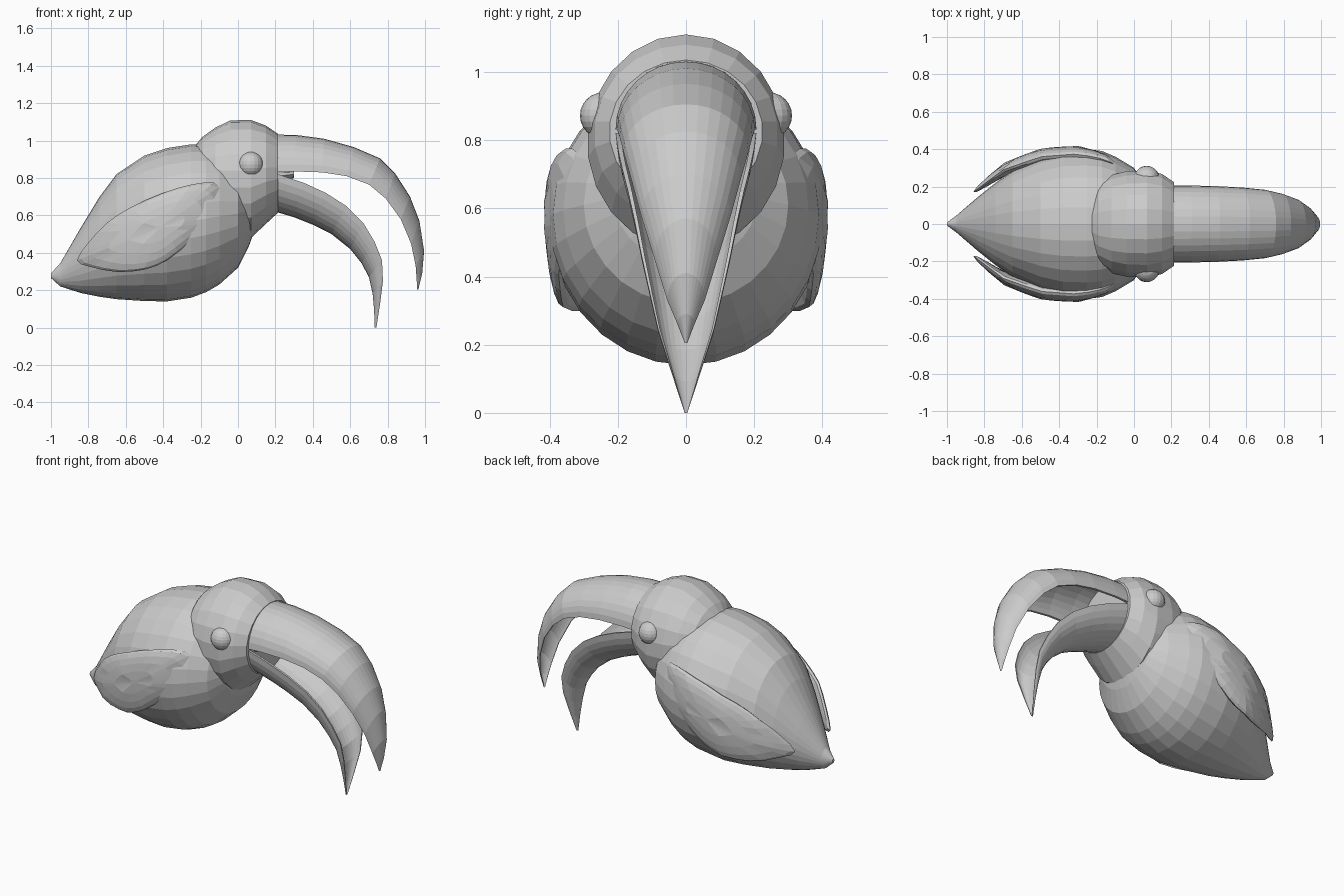
import bpy, bmesh, math
from mathutils import Vector

if "Cube" in bpy.data.objects:
    bpy.data.objects.remove(bpy.data.objects["Cube"])

grey = bpy.data.materials.new("plain grey")
grey.diffuse_color = (0.6, 0.6, 0.6, 1)
grey.use_nodes = True
grey.node_tree.nodes["Principled BSDF"].inputs["Base Color"].default_value = grey.diffuse_color


def make(name, bm):
    bmesh.ops.remove_doubles(bm, verts=bm.verts, dist=0.0005)
    bmesh.ops.recalc_face_normals(bm, faces=bm.faces)
    me = bpy.data.meshes.new(name)
    bm.to_mesh(me)
    bm.free()
    me.materials.append(grey)
    ob = bpy.data.objects.new(name, me)
    bpy.context.collection.objects.link(ob)
    return ob


def loft(name, rings):
    """Skin closed rings of equal length and cap both ends."""
    bm = bmesh.new()
    loops = [[bm.verts.new(p) for p in r] for r in rings]
    n = len(loops[0])
    for a, b in zip(loops, loops[1:]):
        for i in range(n):
            j = (i + 1) % n
            bm.faces.new((a[i], a[j], b[j], b[i]))
    bm.faces.new(loops[0])
    bm.faces.new(loops[-1])
    return make(name, bm)


def oval(x, low, high, half, n=28):
    mid, h = (low + high) / 2, (high - low) / 2
    return [(x, half * math.sin(2 * math.pi * i / n), mid + h * math.cos(2 * math.pi * i / n))
            for i in range(n)]


# Body and tail: x, bottom, top, half width
loft("body", [oval(*s) for s in (
    (-1.0, .265, .29, .008), (-.95, .22, .345, .045), (-.84, .185, .535, .14),
    (-.74, .165, .70, .22), (-.65, .152, .82, .285), (-.5, .142, .92, .36),
    (-.38, .14, .96, .395), (-.25, .16, .98, .40), (-.17, .19, .975, .39),
    (-.1, .23, .96, .36), (0, .32, .90, .30), (.06, .44, .82, .21), (.1, .55, .70, .07))])

# Head, cut flat where the beak starts
loft("head", [oval(*s, n=22) for s in (
    (-.25, .75, .95, .10), (-.19, .62, 1.02, .22), (-.12, .54, 1.07, .265),
    (-.04, .48, 1.108, .285), (.07, .48, 1.11, .29), (.15, .555, 1.08, .27),
    (.215, .615, 1.035, .225))])


def beak(name, stations, n=16):
    """Curved half tube: edge x, edge z, crown x, crown z, half width."""
    rings = []
    for ex, ez, cx, cz, w in stations:
        def arc(k):
            return [(ex + (cx - ex) * math.sin(math.pi * i / n) * k, w * math.cos(math.pi * i / n) * k,
                     ez + (cz - ez) * math.sin(math.pi * i / n) * k) for i in range(n + 1)]
        rings.append(arc(1) + arc(.93)[::-1])
    loft(name, rings)


beak("upper_beak", (
    (.20, .83, .20, 1.032, .207), (.30, .835, .31, 1.03, .206), (.45, .83, .46, 1.01, .202),
    (.58, .81, .62, .965, .195), (.70, .765, .76, .905, .183), (.79, .69, .84, .825, .162),
    (.87, .58, .92, .70, .132), (.925, .45, .97, .57, .092), (.95, .33, .995, .41, .055),
    (.955, .26, .985, .29, .025), (.958, .205, .965, .205, .004)))
beak("lower_beak", (
    (.20, .825, .20, .62, .207), (.35, .775, .30, .59, .20), (.47, .72, .40, .55, .188),
    (.58, .65, .50, .50, .170), (.67, .56, .60, .42, .150), (.73, .46, .66, .345, .130),
    (.77, .36, .70, .27, .108), (.775, .25, .72, .18, .083), (.76, .13, .728, .09, .045),
    (.74, .0, .73, .0, .004)))

# Tongue root between the beak halves
loft("tongue", [oval(.2, .77, .845, .17, 12), oval(.30, .80, .84, .13, 12)])


# Wings: side outline swollen over a curve that hugs the body
outline = [(-.86, .36), (-.8, .455), (-.7, .56), (-.58, .64), (-.4, .72), (-.25, .765), (-.13, .775),
           (-.07, .73), (-.05, .65), (-.10, .56), (-.25, .46), (-.38, .36), (-.5, .31), (-.65, .298),
           (-.79, .325)]
hug = [(-.86, .17), (-.7, .29), (-.5, .36), (-.3, .375), (-.15, .345), (-.05, .285)]


def hug_y(x):
    for (x0, y0), (x1, y1) in zip(hug, hug[1:]):
        if x <= x1:
            return y0 + (y1 - y0) * (x - x0) / (x1 - x0)
    return hug[-1][1]


def smooth_outline():
    n, pts = len(outline), []
    for i in range(n):
        a, b, c, d = (Vector(outline[(i + k) % n]) for k in (-1, 0, 1, 2))
        pts += [b, (b + c) * .5625 - (a + d) * .0625]
    return pts


rim, centre = smooth_outline(), Vector((-.42, .535))
for side, label in ((-1, "front_wing"), (1, "back_wing")):
    rings = []
    for k in range(-5, 6):
        t = k / 5 * math.radians(86)
        swell = .045 * math.sin(t)
        ring = []
        for p in rim:
            q = centre + (p - centre) * math.cos(t)
            ring.append((q.x, side * (hug_y(q.x) + swell), q.y))
        rings.append(ring)
    loft(label, rings)

# Eyes
for side, label in ((-1, "front_eye"), (1, "back_eye")):
    bm = bmesh.new()
    bmesh.ops.create_uvsphere(bm, u_segments=20, v_segments=12, radius=.068)
    bmesh.ops.translate(bm, verts=bm.verts, vec=(.068, side * .243, .872))
    make(label, bm)
